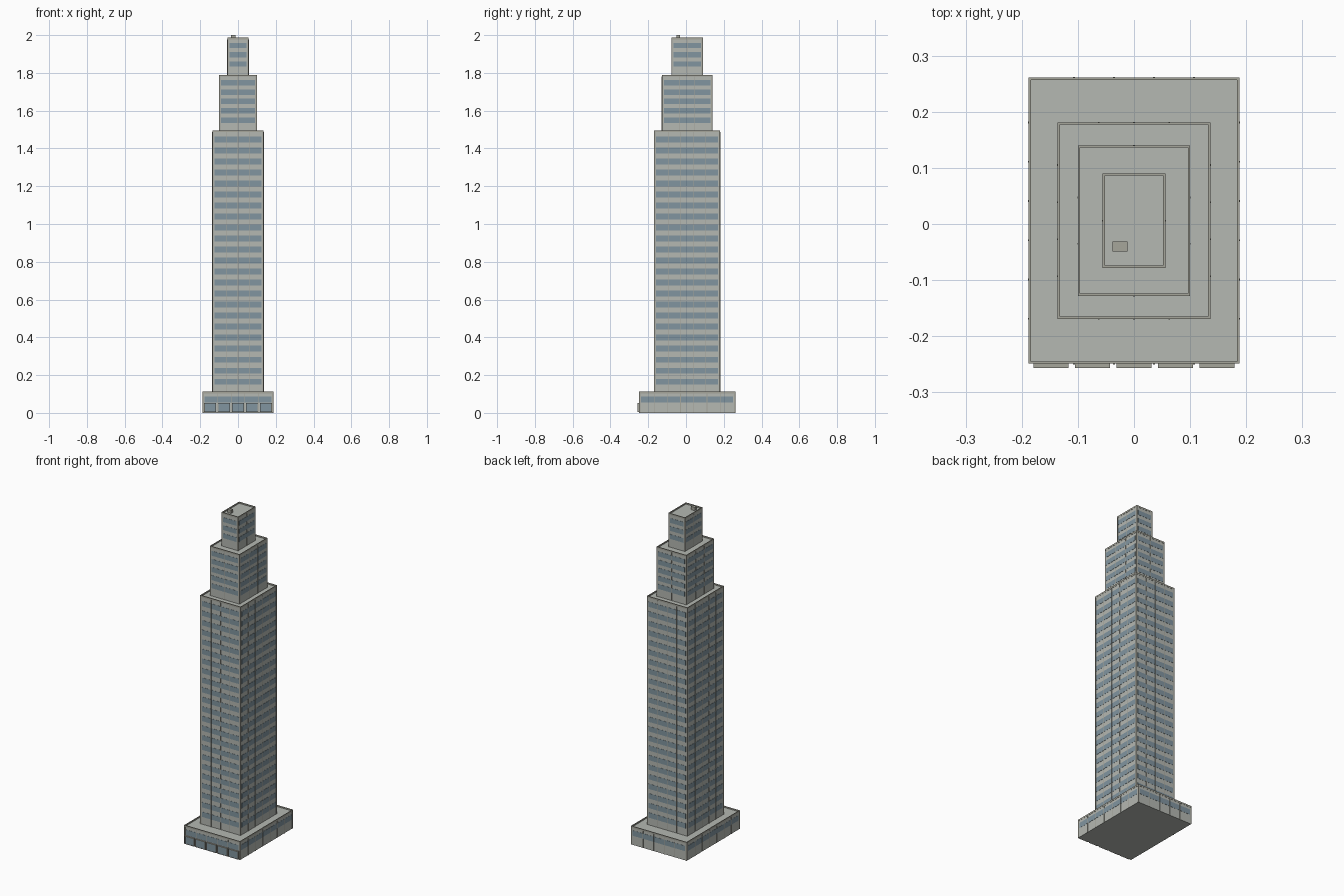
import bpy, bmesh

if "Cube" in bpy.data.objects:
    bpy.data.objects.remove(bpy.data.objects["Cube"])

CY = 0.006  # tower axis in y


def material(name, rgb):
    m = bpy.data.materials.new(name)
    m.diffuse_color = (*rgb, 1)
    m.use_nodes = True
    m.node_tree.nodes["Principled BSDF"].inputs["Base Color"].default_value = m.diffuse_color
    return m


WALL = material("concrete", (0.46, 0.48, 0.445))
TRIM = material("trim", (0.38, 0.38, 0.33))
GLASS = material("glass", (0.22, 0.30, 0.35))


def add_box(bm, x0, x1, y0, y1, z0, z1):
    v = [bm.verts.new((x, y, z)) for z in (z0, z1)
         for x, y in ((x0, y0), (x1, y0), (x1, y1), (x0, y1))]
    bm.faces.new((v[3], v[2], v[1], v[0]))
    bm.faces.new(v[4:])
    for i in range(4):
        j = (i + 1) % 4
        bm.faces.new((v[i], v[j], v[j + 4], v[i + 4]))


def boxes(name, specs, mat):
    bm = bmesh.new()
    for s in specs:
        add_box(bm, *s)
    me = bpy.data.meshes.new(name)
    bm.to_mesh(me)
    bm.free()
    me.materials.append(mat)
    ob = bpy.data.objects.new(name, me)
    bpy.context.collection.objects.link(ob)
    return ob


def on_walls(hx, hy, side, a0, a1, depth, z0, z1):
    """Pair of slabs on two opposite walls, spanning a0..a1 along the wall."""
    e = 0.002  # sunk into the wall
    if side == "x":
        return [(a0, a1, CY - hy - depth, CY - hy + e, z0, z1),
                (a0, a1, CY + hy - e, CY + hy + depth, z0, z1)]
    return [(-hx - depth, -hx + e, CY + a0, CY + a1, z0, z1),
            (hx - e, hx + depth, CY + a0, CY + a1, z0, z1)]


def tier(name, hx, hy, z0, z1, bays, band_lo, band_hi, count, band_h):
    roof = z1 - 0.008
    boxes(name + "_body", [(-hx, hx, CY - hy, CY + hy, z0, roof)], WALL)

    # roof parapet
    o, t = 0.001, 0.004
    X, Y = hx + o, hy + o
    boxes(name + "_parapet", [
        (-X, X, CY - Y, CY - Y + t, roof - 0.002, z1),
        (-X, X, CY + Y - t, CY + Y, roof - 0.002, z1),
        (-X, -X + t, CY - Y + t, CY + Y - t, roof - 0.002, z1),
        (X - t, X, CY - Y + t, CY + Y - t, roof - 0.002, z1)], TRIM)

    # corner piers
    w = 0.006
    boxes(name + "_corner_piers",
          [(sx * hx - (w if sx > 0 else o), sx * hx + (o if sx > 0 else w),
            CY + sy * hy - (w if sy > 0 else o), CY + sy * hy + (o if sy > 0 else w),
            z0, roof - 0.002) for sx in (-1, 1) for sy in (-1, 1)], TRIM)

    # window panes per bay and floor, with mullions between bays
    panes, fins = [], []
    step = (band_hi - band_lo) / max(count - 1, 1)
    for side, h, n in (("x", hx, bays[0]), ("y", hy, bays[1])):
        inner = h - 0.009
        bw = 2 * inner / n
        for b in range(n):
            a = -inner + b * bw
            for f in range(count):
                zc = band_lo + f * step
                panes += on_walls(hx, hy, side, a + 0.001, a + bw - 0.001,
                                  0.001, zc - band_h / 2, zc + band_h / 2)
            if b:
                fins += on_walls(hx, hy, side, a - 0.0015, a + 0.0015,
                                 0.002, z0, roof - 0.002)
    boxes(name + "_windows", panes, GLASS)
    if fins:
        boxes(name + "_mullions", fins, TRIM)


# stacked tiers
tier("podium", 0.187, 0.254, 0.0, 0.113, (5, 7), 0.072, 0.072, 1, 0.032)
tier("main_shaft", 0.135, 0.174, 0.105, 1.496, (4, 5), 0.165, 1.448, 23, 0.031)
tier("upper_shaft", 0.099, 0.133, 1.488, 1.79, (2, 3), 1.55, 1.748, 5, 0.029)
tier("crown", 0.055, 0.083, 1.782, 1.988, (1, 2), 1.847, 1.945, 3, 0.028)

# ground-floor shopfronts with thin frames
FY = CY - 0.254
glass, frames = [], []
for i in range(-2, 3):
    c = i * 0.074
    glass.append((c - 0.028, c + 0.028, FY - 0.008, FY + 0.002, 0.006, 0.049))
    for s in (-1, 1):
        x = c + s * 0.0295
        frames.append((x - 0.0015, x + 0.0015, FY - 0.009, FY + 0.002, 0.004, 0.052))
    for z in (0.004, 0.049):
        frames.append((c - 0.028, c + 0.028, FY - 0.009, FY + 0.002, z, z + 0.003))
boxes("shopfront_glass", glass, GLASS)
boxes("shopfront_frames", frames, TRIM)

# rooftop unit
boxes("rooftop_unit", [(-0.038, -0.012, -0.049, -0.031, 1.978, 2.0)], TRIM)
